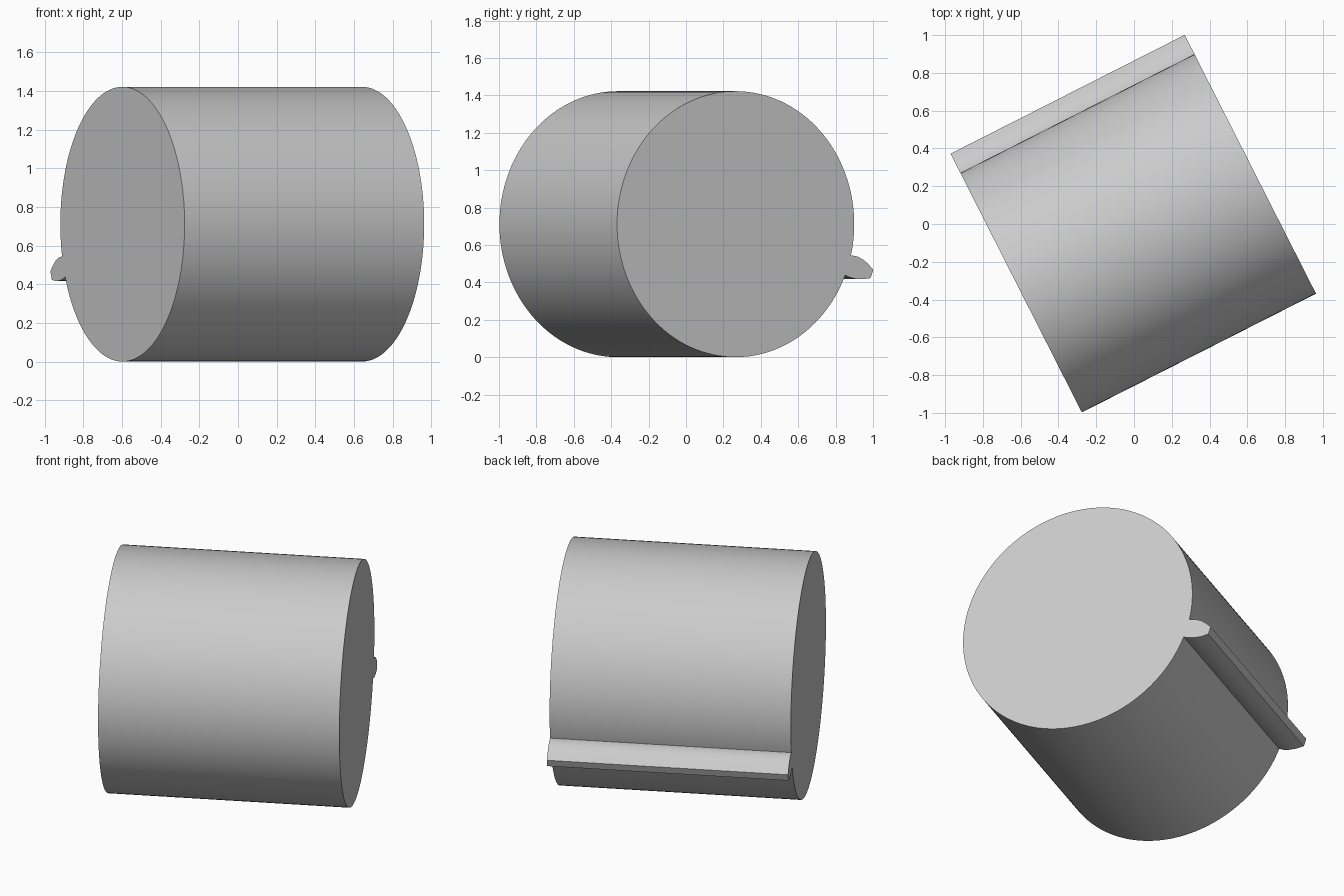
import bpy, bmesh, math
from mathutils import Matrix

cube = bpy.data.objects.get("Cube")
if cube:
    bpy.data.objects.remove(cube, do_unlink=True)

LENGTH, RADIUS = 1.39, 0.711
# Local x is the barrel axis, local y points towards the fin
PLACE = Matrix.Translation((0.022, -0.049, RADIUS)) @ Matrix.Rotation(math.radians(26.9), 4, 'Z')

grey = bpy.data.materials.new("light_grey")
grey.use_nodes = True
colour = (0.6, 0.6, 0.6, 1)
grey.diffuse_color = colour
grey.node_tree.nodes["Principled BSDF"].inputs["Base Color"].default_value = colour


def extrude_profile(name, points, angle):
    """Extrude a (y, z) outline along the barrel axis."""
    bm = bmesh.new()
    face = bm.faces.new([bm.verts.new((-LENGTH / 2, y, z)) for y, z in points])
    ext = bmesh.ops.extrude_face_region(bm, geom=[face], use_keep_orig=True)
    moved = [g for g in ext["geom"] if isinstance(g, bmesh.types.BMVert)]
    bmesh.ops.translate(bm, verts=moved, vec=(LENGTH, 0, 0))
    bmesh.ops.recalc_face_normals(bm, faces=bm.faces)
    mesh = bpy.data.meshes.new(name)
    bm.to_mesh(mesh)
    bm.free()
    mesh.materials.append(grey)
    obj = bpy.data.objects.new(name, mesh)
    obj.matrix_world = PLACE
    bpy.context.collection.objects.link(obj)
    bpy.ops.object.select_all(action='DESELECT')
    obj.select_set(True)
    bpy.context.view_layer.objects.active = obj
    bpy.ops.object.shade_smooth_by_angle(angle=math.radians(angle))
    return obj


# Solid round barrel with flat ends
SIDES = 128
circle = [(RADIUS * math.cos(math.tau * i / SIDES), RADIUS * math.sin(math.tau * i / SIDES))
          for i in range(SIDES)]
extrude_profile("barrel", circle, 30)

# Leaf-shaped lip running the full length, rooted inside the barrel
lip = [(0.60, 0.53), (0.69, 0.545), (0.73, 0.538), (0.765, 0.522), (0.795, 0.498),
       (0.825, 0.467), (0.809, 0.423), (0.765, 0.417), (0.72, 0.419), (0.685, 0.427),
       (0.65, 0.442), (0.60, 0.47)]
extrude_profile("side_lip", [(y, z - RADIUS) for y, z in lip], 30)
